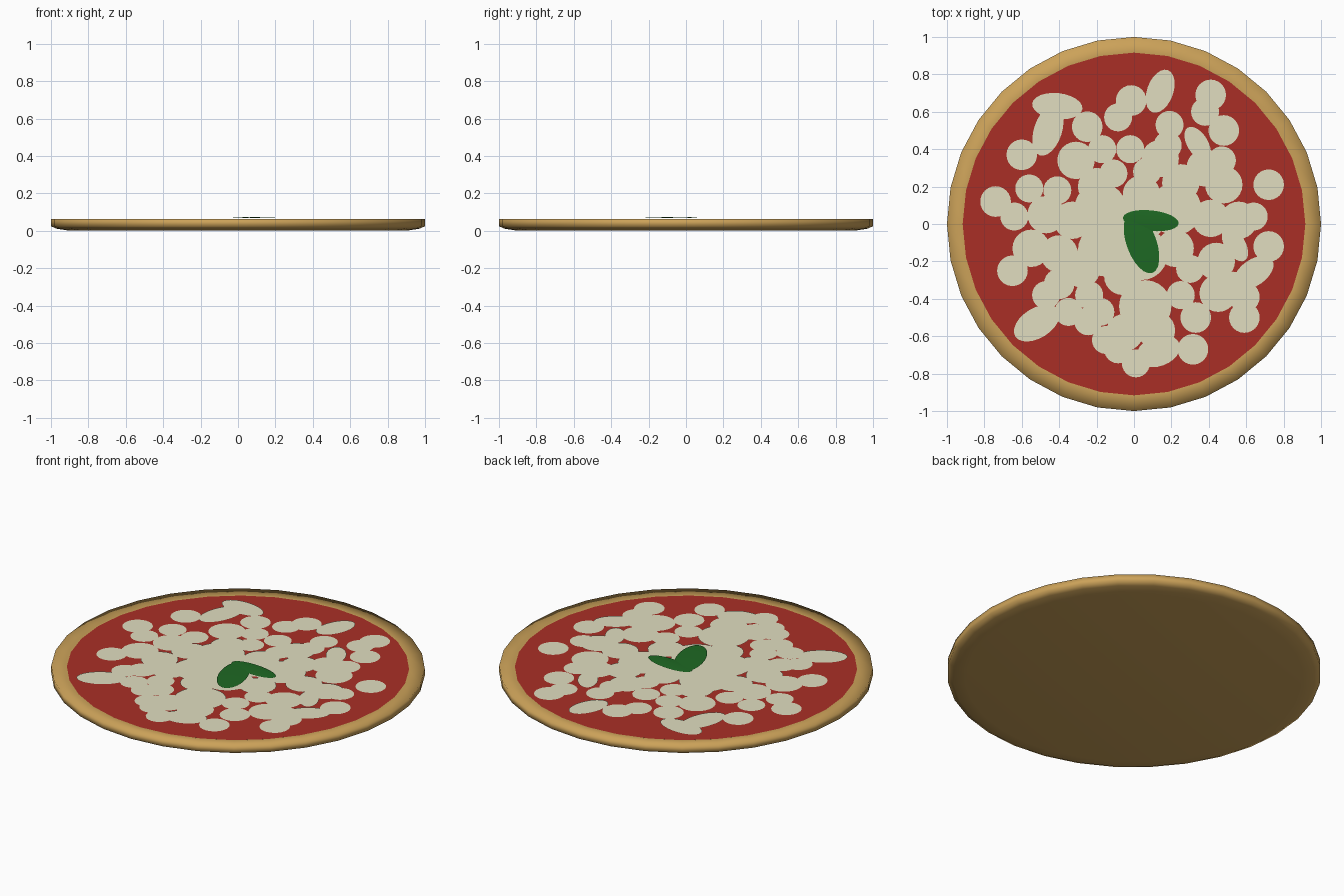
import bpy, bmesh
from math import cos, sin, pi, radians

SIDES = 32


def material(name, rgb):
    m = bpy.data.materials.new(name)
    m.diffuse_color = (*rgb, 1)
    return m


def finish(name, bm, mat, smooth=True):
    me = bpy.data.meshes.new(name)
    bm.to_mesh(me)
    bm.free()
    for p in me.polygons:
        p.use_smooth = smooth
    ob = bpy.data.objects.new(name, me)
    bpy.context.collection.objects.link(ob)
    me.materials.append(mat)
    return ob


def ellipse(bm, x, y, z, rx, ry, rot, n=24):
    a = radians(rot)
    vs = []
    for i in range(n):
        t = 2 * pi * i / n
        u, v = rx * cos(t), ry * sin(t)
        vs.append(bm.verts.new((x + u * cos(a) - v * sin(a),
                                y + u * sin(a) + v * cos(a), z)))
    return bm.faces.new(vs)


dough = material("dough", (0.60, 0.36, 0.10))
red = material("tomato", (0.40, 0.028, 0.019))
cream = material("mozzarella", (0.75, 0.73, 0.53))
green = material("basil", (0.013, 0.14, 0.017))

# Crust: lathed profile with flat base and rounded lower edge
bm = bmesh.new()
profile = [(0.90, 0), (0.97, 0.011), (1.0, 0.024), (1.0, 0.064), (0.915, 0.060)]
rings = [[bm.verts.new((r * cos(2 * pi * i / SIDES), r * sin(2 * pi * i / SIDES), z))
          for i in range(SIDES)] for r, z in profile]
for lo, hi in zip(rings, rings[1:]):
    for i in range(SIDES):
        j = (i + 1) % SIDES
        bm.faces.new((lo[i], lo[j], hi[j], hi[i]))
bm.faces.new(rings[0][::-1])
finish("crust", bm, dough)

# Sauce: flat disc inside the rim
bm = bmesh.new()
ellipse(bm, 0, 0, 0.0605, 0.916, 0.916, 0, SIDES)
finish("sauce", bm, red, False)

# Cheese: round blobs grouped by radius, then stretched blobs
round_blobs = {
    0.075: [(-0.085, 0.57), (0.19, 0.53), (0.38, 0.60), (0.47, 0.34), (0.64, 0.04),
            (0.01, -0.745), (-0.085, -0.67), (-0.15, -0.62), (-0.245, -0.52),
            (-0.35, -0.47), (-0.64, 0.04), (-0.56, 0.19), (-0.41, 0.18),
            (-0.17, 0.40), (-0.18, -0.47), (0.25, -0.38), (-0.02, 0.40),
            (-0.11, 0.27), (0.07, 0.28), (-0.47, -0.38), (0.30, -0.24), (0.53, -0.33),
            (-0.24, -0.38), (0.18, 0.42)],
    0.082: [(-0.015, 0.66), (0.41, 0.69), (0.48, 0.50), (0.72, 0.21), (0.72, -0.12),
            (0.59, -0.39), (0.59, -0.50), (0.33, -0.50), (0.315, -0.67),
            (-0.65, -0.25), (-0.74, 0.12), (-0.60, 0.37), (-0.25, 0.52), (-0.40, -0.32)],
    0.10: [(-0.31, 0.34), (0.38, 0.30), (0.48, 0.21), (0.45, -0.37), (-0.55, -0.13),
           (-0.47, 0.05), (-0.05, -0.58), (0.12, -0.57), (0.44, -0.20), (0.41, 0.03),
           (0.22, -0.13), (0.14, 0.35), (-0.40, -0.16), (-0.28, -0.24), (0.04, 0.16),
           (-0.20, 0.20), (0.25, 0.22), (-0.33, 0.02), (-0.06, -0.28), (0.56, 0.02)],
    0.14: [(0.06, -0.44), (-0.16, -0.14), (0.04, -0.16), (-0.18, 0.08), (0.03, 0.04),
           (0.22, 0.08)],
}
long_blobs = [
    (-0.41, 0.63, 0.135, 0.07, -6), (-0.46, 0.50, 0.14, 0.075, 72),
    (0.14, 0.71, 0.12, 0.07, 70), (0.34, 0.43, 0.10, 0.055, 122),
    (0.54, -0.11, 0.10, 0.055, 122), (0.64, -0.26, 0.12, 0.07, 35),
    (0.13, -0.68, 0.12, 0.08, 20), (-0.52, -0.53, 0.135, 0.08, 32),
]
bm = bmesh.new()
blobs = [(x, y, r, r, 0) for r, pts in round_blobs.items() for x, y in pts] + long_blobs
for k, (x, y, rx, ry, rot) in enumerate(blobs):
    ellipse(bm, x, y, 0.0625 + 0.00003 * k, rx, ry, rot)
finish("cheese", bm, cream, False)

# Basil: two thin, gently arched leaves meeting at the stem end
for name, x, y, rx, ry, rot in [("basil_leaf_right", 0.09, 0.018, 0.15, 0.055, -6),
                                ("basil_leaf_front", 0.04, -0.10, 0.172, 0.08, -70)]:
    bm = bmesh.new()
    rim = ellipse(bm, x, y, 0.068, rx, ry, rot)
    mid = bmesh.ops.poke(bm, faces=[rim])["verts"][0]
    mid.co.z = 0.073
    finish(name, bm, green)
